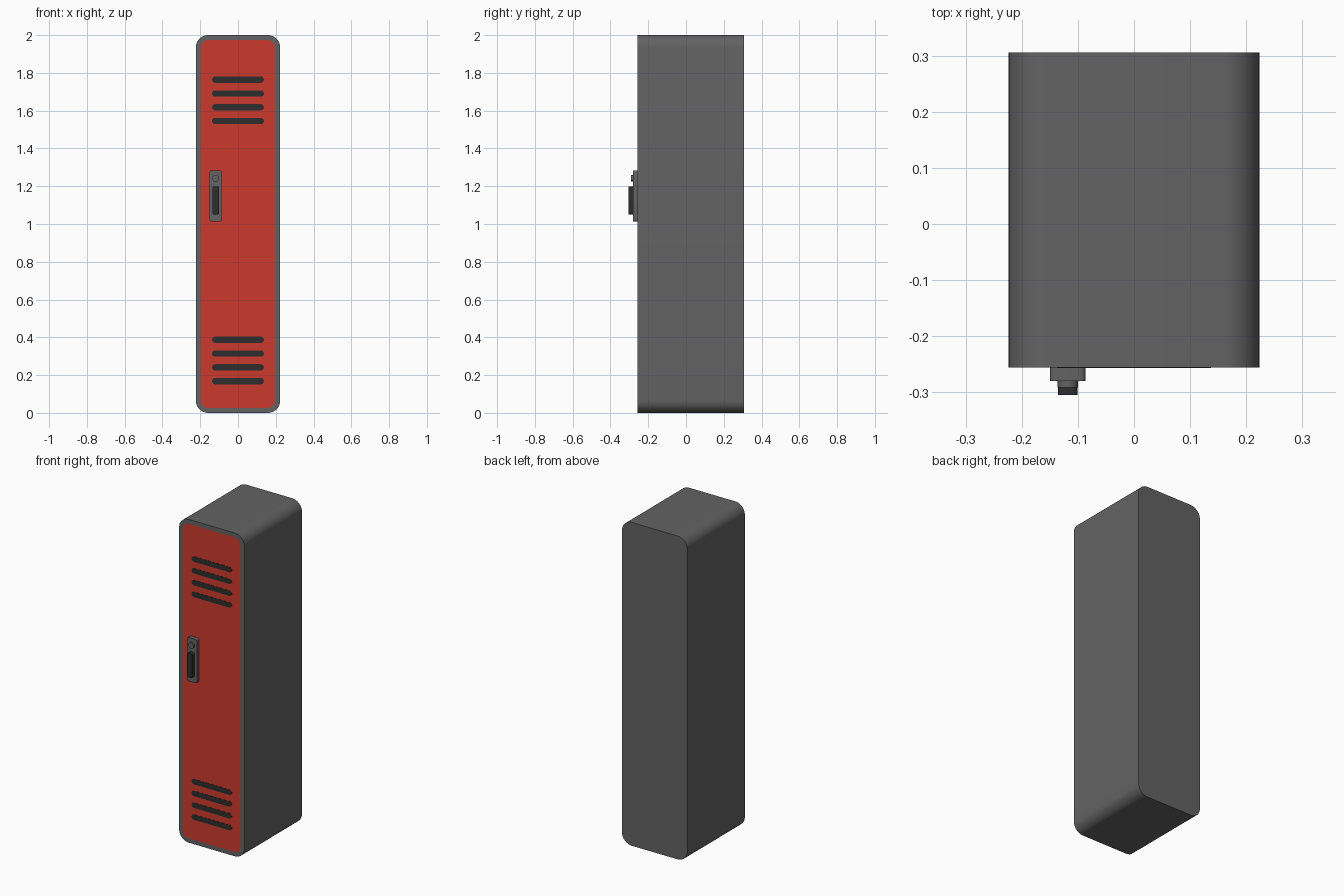
import bpy, bmesh, math

if "Cube" in bpy.data.objects:
    bpy.data.objects.remove(bpy.data.objects["Cube"])


def material(name, rgb):
    m = bpy.data.materials.new(name)
    m.diffuse_color = (*rgb, 1)
    m.use_nodes = True
    m.node_tree.nodes["Principled BSDF"].inputs["Base Color"].default_value = m.diffuse_color
    return m


GREY = material("steel grey", (0.125, 0.125, 0.125))
RED = material("door red", (0.60, 0.042, 0.027))
DARK = material("dark grey", (0.027, 0.027, 0.027))


def rounded_prism(name, x, z, w, h, r, y_front, y_back, mats, seg=8, inset=0, bevel=0):
    """Rounded rectangle in the XZ plane, extruded along y."""
    bm = bmesh.new()
    verts = []
    for k, (sx, sz) in enumerate([(1, 1), (-1, 1), (-1, -1), (1, -1)]):
        cx, cz = x + sx * (w / 2 - r), z + sz * (h / 2 - r)
        for i in range(seg + 1):
            a = math.pi / 2 * (k + i / seg)
            verts.append(bm.verts.new((cx + r * math.cos(a), y_back, cz + r * math.sin(a))))
    bmesh.ops.remove_doubles(bm, verts=verts, dist=1e-5)
    base = bm.faces.new([v for v in verts if v.is_valid])
    ext = bmesh.ops.extrude_face_region(bm, geom=[base], use_keep_orig=True)["geom"]
    for v in ext:
        if isinstance(v, bmesh.types.BMVert):
            v.co.y = y_front
    bmesh.ops.recalc_face_normals(bm, faces=bm.faces)
    front = next(f for f in bm.faces if f.normal.y < -0.9)
    if bevel:
        bmesh.ops.bevel(bm, geom=list(front.edges), offset=bevel, segments=2,
                        profile=0.5, affect='EDGES')
    if inset:
        bmesh.ops.inset_region(bm, faces=[front], thickness=inset, use_even_offset=True)
        front.material_index = 1
    me = bpy.data.meshes.new(name)
    bm.to_mesh(me)
    bm.free()
    for m in mats:
        me.materials.append(m)
    ob = bpy.data.objects.new(name, me)
    bpy.context.collection.objects.link(ob)
    bpy.ops.object.select_all(action='DESELECT')
    ob.select_set(True)
    bpy.context.view_layer.objects.active = ob
    bpy.ops.object.shade_smooth_by_angle(angle=math.radians(30))
    return ob


FRONT = -0.256

# Cabinet with the red door inset in its front face
rounded_prism("cabinet", 0, 1, 0.447, 2.0, 0.066, FRONT, 0.306, [GREY, RED], seg=10, inset=0.027)

# Two groups of four vent slots
for group, z0 in (("lower", 0.168), ("upper", 1.545)):
    for i in range(4):
        rounded_prism(f"{group}_vent_{i + 1}", 0, z0 + i * 0.073, 0.274, 0.033, 0.0155,
                      FRONT - 0.001, FRONT + 0.002, [DARK], seg=4)

# Handle plate, grip and round lock
HX = -0.118
rounded_prism("handle_plate", HX, 1.148, 0.064, 0.271, 0.01, -0.280, FRONT + 0.002, [GREY], seg=4)
rounded_prism("handle_grip", HX, 1.125, 0.035, 0.149, 0.008, -0.305, -0.279, [DARK], seg=4)
rounded_prism("lock", HX, 1.242, 0.036, 0.036, 0.018, -0.291, -0.279, [GREY], seg=6)
